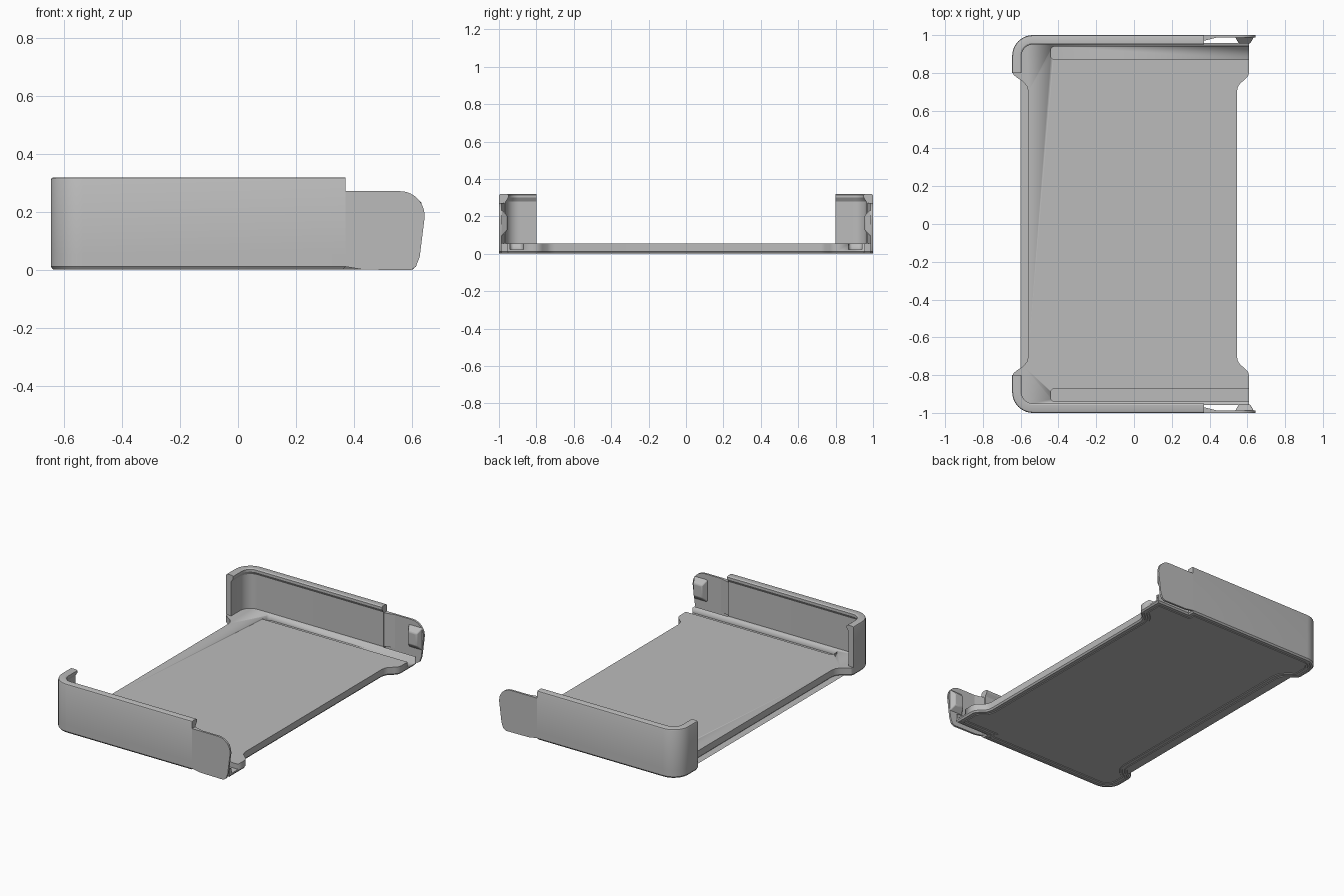
import bpy, bmesh
from math import sin, cos, pi

cube = bpy.data.objects.get("Cube")
if cube:
    bpy.data.objects.remove(cube)

grey = bpy.data.materials.new("light grey plastic")
grey.use_nodes = True
colour = (0.5, 0.5, 0.5, 1)
grey.diffuse_color = colour
grey.node_tree.nodes["Principled BSDF"].inputs["Base Color"].default_value = colour

LEFT, RIGHT, R = -0.645, 0.61, 0.11
WALL_END, FLOOR = 0.37, 0.055


def arc(cx, cy, r, a0, a1, n=10):
    """Points on a circle, angles in degrees."""
    angles = [(a0 + (a1 - a0) * i / n) * pi / 180 for i in range(n + 1)]
    return [(cx + r * cos(a), cy + r * sin(a)) for a in angles]


def finish(bm, name, mirror=False, bevel=0):
    bmesh.ops.recalc_face_normals(bm, faces=bm.faces)
    mesh = bpy.data.meshes.new(name)
    bm.to_mesh(mesh)
    bm.free()
    mesh.materials.append(grey)
    ob = bpy.data.objects.new(name, mesh)
    bpy.context.collection.objects.link(ob)
    if bevel:
        mod = ob.modifiers.new("soft edges", "BEVEL")
        mod.width, mod.segments, mod.limit_method = bevel, 2, "ANGLE"
    if mirror:
        mod = ob.modifiers.new("other end", "MIRROR")
        mod.use_axis = (False, True, False)
        mod.use_mirror_merge = False
    bpy.ops.object.select_all(action="DESELECT")
    ob.select_set(True)
    bpy.context.view_layer.objects.active = ob
    bpy.ops.object.shade_smooth_by_angle(angle=pi / 6)
    return ob


def prism(points, offset):
    """Extrude a closed 3D outline; returns the bmesh and its first cap."""
    bm = bmesh.new()
    cap = bm.faces.new([bm.verts.new(p) for p in points])
    far = bmesh.ops.extrude_face_region(bm, geom=[cap], use_keep_orig=True)["geom"]
    bmesh.ops.translate(bm, vec=offset, verts=[v for v in far if isinstance(v, bmesh.types.BMVert)])
    bmesh.ops.recalc_face_normals(bm, faces=bm.faces)
    return bm, cap


# Base plate: waisted outline with flared ends and a stepped underside
corner = arc(LEFT + R, 1 - R, R, 90, 180)
half = [(0.545, 0.70), (0.549, 0.722), (0.56, 0.742), (0.59, 0.768), (0.604, 0.784),
        (RIGHT, 0.805), (RIGHT, 0.958), (WALL_END, 0.958), (WALL_END, 1)]
half += corner + [(LEFT, 0.81), (-0.638, 0.79), (-0.62, 0.775),
                  (-0.585, 0.752), (-0.566, 0.727), (-0.56, 0.70)]
outline = half + [(x, -y) for x, y in reversed(half)]
bm, under = prism([(x, y, 0.012) for x, y in outline], (0, 0, FLOOR - 0.012))
for width, depth in ((0.008, 0.01), (0.012, 0), (0.003, -0.004),
                     (0.012, 0), (0.003, 0.004), (0.012, 0), (0.003, -0.004)):
    bmesh.ops.inset_region(bm, faces=[under], thickness=width, depth=0, use_even_offset=True)
    bmesh.ops.translate(bm, vec=(0, 0, -depth), verts=under.verts)
plate = finish(bm, "base_plate")

# Long slots cut into the floor, open at the right edge
slot = [(0.7, 0.87), (0.7, 0.94)] + arc(-0.42, 0.92, 0.02, 90, 180, 5) + arc(-0.42, 0.89, 0.02, 180, 270, 5)
bm, _ = prism([(x, y, 0.022) for x, y in slot], (0, 0, 0.1))
cutter = finish(bm, "slot_cutter", mirror=True)
cutter.hide_render = True
cutter.hide_viewport = True
cut = plate.modifiers.new("slots", "BOOLEAN")
cut.operation, cut.object, cut.solver = "DIFFERENCE", cutter, "EXACT"

# End walls: lipped profile (inset, height) swept around the rounded corner
profile = [(0, FLOOR), (0, 0.31), (0.003, 0.317), (0.01, 0.32), (0.042, 0.32),
           (0.05, 0.315), (0.05, 0.30), (0.036, 0.278), (0.036, FLOOR)]
bm = bmesh.new()


def wall_ring(x, y, nx, ny):
    return [bm.verts.new((x + nx * d, y + ny * d, z)) for d, z in profile]


rings = [wall_ring(WALL_END, 1, 0, -1)]
rings += [wall_ring(x, y, (LEFT + R - x) / R, (1 - R - y) / R) for x, y in corner]
rings.append(wall_ring(LEFT, 0.80, 1, 0))
count = len(profile)
for a, b in zip(rings, rings[1:]):
    for i in range(count):
        j = (i + 1) % count
        bm.faces.new((a[i], a[j], b[j], b[i]))
bm.faces.new(rings[0])
bm.faces.new(rings[-1])
finish(bm, "end_wall", mirror=True)

# Thin flexible clip arms continuing each wall
arm = [(WALL_END, 0.012), (0.43, 0.002), (0.595, 0), (0.613, 0.012), (0.626, 0.045), (0.643, 0.18)]
arm += arc(0.558, 0.187, 0.085, 0, 90)
arm += [(WALL_END, 0.272)]
bm, _ = prism([(x, 0.987, z) for x, z in arm], (0, 0.013, 0))
finish(bm, "clip_arm", mirror=True)

# Wedge catches on the inside of the arms
bm = bmesh.new()
bmesh.ops.create_cube(bm, size=1)
for v in bm.verts:
    inner = v.co.y < 0
    v.co.x = 0.585 + v.co.x * (0.06 if inner else 0.10)
    v.co.z = 0.165 + v.co.z * (0.08 if inner else 0.15)
    v.co.y = 0.955 if inner else 0.99
finish(bm, "clip_catch", mirror=True, bevel=0.006)

# Tapered thickening where each arm leaves the wall
bm, _ = prism([(WALL_END, 0.97, FLOOR), (WALL_END, 0.99, FLOOR), (0.45, 0.99, FLOOR)], (0, 0, 0.217))
finish(bm, "arm_root", mirror=True)
